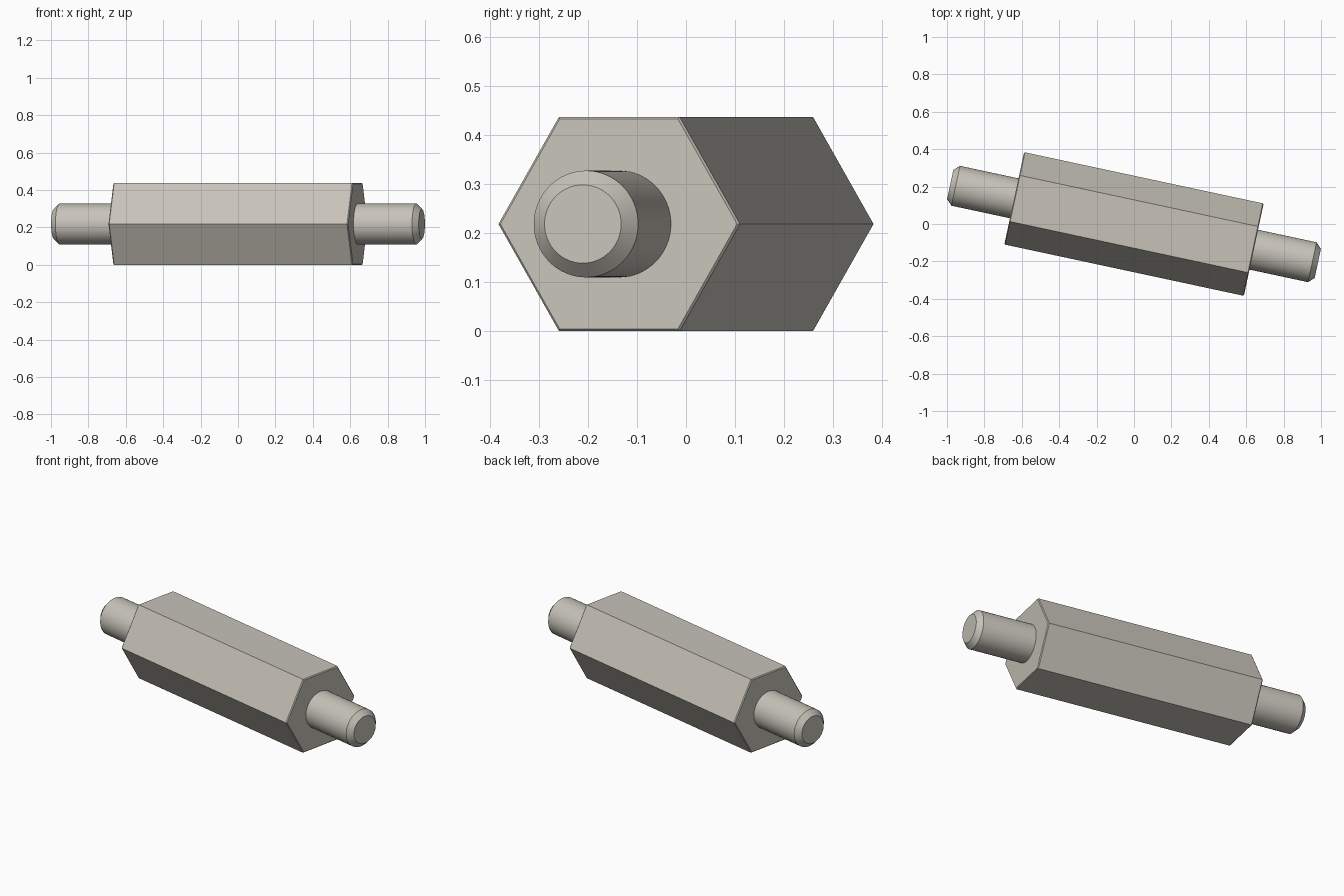
import bpy, bmesh, math
from mathutils import Matrix

cube = bpy.data.objects.get("Cube")
if cube:
    bpy.data.objects.remove(cube, do_unlink=True)

ANGLE = math.radians(-12.1)          # turn of the rod in plan
HEIGHT = 0.437                       # hexagon across flats
CORNER = HEIGHT / 2 / math.cos(math.pi / 6)
BODY = 0.655                         # half length of the hexagonal body

steel = bpy.data.materials.new("warm_grey_steel")
steel.use_nodes = True
color = (0.57, 0.545, 0.485, 1)
steel.diffuse_color = color
bsdf = steel.node_tree.nodes["Principled BSDF"]
bsdf.inputs["Base Color"].default_value = color
bsdf.inputs["Roughness"].default_value = 0.6


def turned(name, profile, sides, direction=1, smooth=False):
    """Sweep (distance, radius) stations along the rod axis and cap both ends."""
    bm = bmesh.new()
    rings = []
    for x, r in profile:
        angles = [2 * math.pi * i / sides for i in range(sides)]
        rings.append([bm.verts.new((x * direction, r * math.cos(a), r * math.sin(a)))
                      for a in angles])
    for a, b in zip(rings, rings[1:]):
        for i in range(sides):
            j = (i + 1) % sides
            bm.faces.new((a[i], a[j], b[j], b[i]))
    bm.faces.new(rings[0])
    bm.faces.new(rings[-1])
    bmesh.ops.recalc_face_normals(bm, faces=bm.faces[:])
    bm.transform(Matrix.Translation((0, 0, HEIGHT / 2)) @ Matrix.Rotation(ANGLE, 4, 'Z'))
    mesh = bpy.data.meshes.new(name)
    bm.to_mesh(mesh)
    bm.free()
    mesh.materials.append(steel)
    obj = bpy.data.objects.new(name, mesh)
    bpy.context.collection.objects.link(obj)
    if smooth:
        bpy.ops.object.select_all(action='DESELECT')
        obj.select_set(True)
        bpy.context.view_layer.objects.active = obj
        bpy.ops.object.shade_smooth_by_angle(angle=math.radians(30))
    return obj


# Hexagonal body with slightly broken end edges
rim = CORNER - 0.005
turned("hex_body", [(-BODY, rim), (0.005 - BODY, CORNER),
                    (BODY - 0.005, CORNER), (BODY, rim)], 6)

# Round studs with chamfered tips
for name, side in (("left_stud", 1), ("right_stud", -1)):
    turned(name, [(BODY - 0.02, 0.109), (0.975, 0.109), (1.005, 0.08)], 64, side, True)
